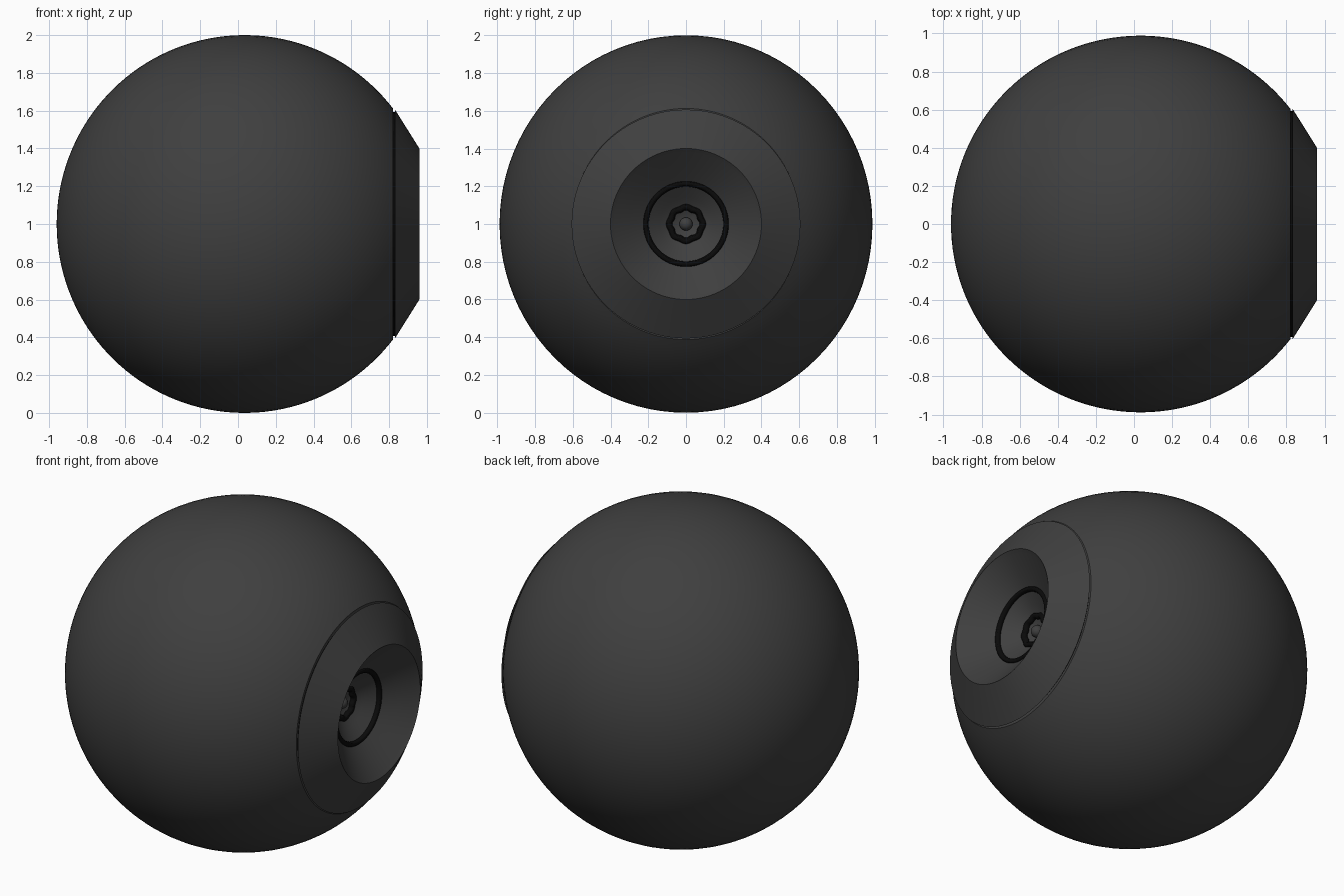
import bpy, bmesh
from math import sin, cos, pi, radians, acos

cube = bpy.data.objects.get("Cube")
if cube:
    bpy.data.objects.remove(cube)


def material(name, value):
    m = bpy.data.materials.new(name)
    m.use_nodes = True
    colour = (value, value, value, 1)
    m.diffuse_color = colour
    bsdf = m.node_tree.nodes["Principled BSDF"]
    bsdf.inputs["Base Color"].default_value = colour
    bsdf.inputs["Roughness"].default_value = 0.6
    return m


GREY = material("dark grey", 0.05)
BLACK = material("black", 0.003)
CENTRE = 1.0


def lathe(name, profile, mat, closed=False, steps=96, wobble=0.0, lobes=8):
    """Turn (x, radius) points about the x axis at the model's centre height."""
    bm = bmesh.new()
    rows = []
    for x, r in profile:
        if r < 1e-5:
            rows.append([bm.verts.new((x, 0, CENTRE))] * steps)
            continue
        row = []
        for i in range(steps):
            a = 2 * pi * i / steps
            rr = r + wobble * cos(lobes * a)
            row.append(bm.verts.new((x, rr * cos(a), CENTRE + rr * sin(a))))
        rows.append(row)
    pairs = list(zip(rows, rows[1:]))
    if closed:
        pairs.append((rows[-1], rows[0]))
    for a, b in pairs:
        for i in range(steps):
            j = (i + 1) % steps
            corners = list(dict.fromkeys((a[i], a[j], b[j], b[i])))
            bm.faces.new(corners)
    # Open profiles run from back to front, outside first
    if closed:
        bmesh.ops.recalc_face_normals(bm, faces=bm.faces)
    else:
        bmesh.ops.reverse_faces(bm, faces=bm.faces)
    mesh = bpy.data.meshes.new(name)
    bm.to_mesh(mesh)
    bm.free()
    mesh.materials.append(mat)
    ob = bpy.data.objects.new(name, mesh)
    bpy.context.collection.objects.link(ob)
    bpy.ops.object.select_all(action='DESELECT')
    ob.select_set(True)
    bpy.context.view_layer.objects.active = ob
    bpy.ops.object.shade_smooth_by_angle(angle=radians(30))
    return ob


def round_ring(name, x, radius, thick, **kw):
    """A thin round-section ring about the x axis."""
    n = 12
    section = [(x + thick * cos(2 * pi * i / n), radius + thick * sin(2 * pi * i / n))
               for i in range(n)]
    return lathe(name, section, BLACK, closed=True, **kw)


# Spherical body, cut off where the front ring sits
R, OFF, CUT = 0.994, 0.034, 0.82
end = acos(-(CUT - OFF) / R)
arc = [(OFF - R * cos(end * i / 56), R * sin(end * i / 56)) for i in range(57)]
body = lathe("ball_body", arc + [(CUT, 0.57)], GREY)
body.scale = (1, 0.994, 1.006)
body.location.z = CENTRE * (1 - 1.006)

# Narrow dark gap between body and ring
lathe("gap_band", [(0.81, 0.592), (0.834, 0.592)], BLACK)

# Conical front ring with a small inward lip
lathe("front_ring", [(0.831, 0.575), (0.831, 0.606), (0.96, 0.40), (0.946, 0.384)], GREY)

# Recessed bowl inside the ring
lathe("bowl", [(0.946, 0.384), (0.88, 0.305), (0.81, 0.215), (0.755, 0.14),
               (0.715, 0.08), (0.70, 0.04), (0.695, 0)], GREY)

# Dark rings inside the bowl
round_ring("outer_bowl_ring", 0.812, 0.213, 0.015)
round_ring("inner_bowl_ring", 0.722, 0.087, 0.018, wobble=0.004)

# Small knob at the bottom of the bowl
K = 0.035
lathe("centre_knob", [(0.705 - K * cos(pi * i / 12), K * sin(pi * i / 12))
                      for i in range(13)], GREY, steps=32)
